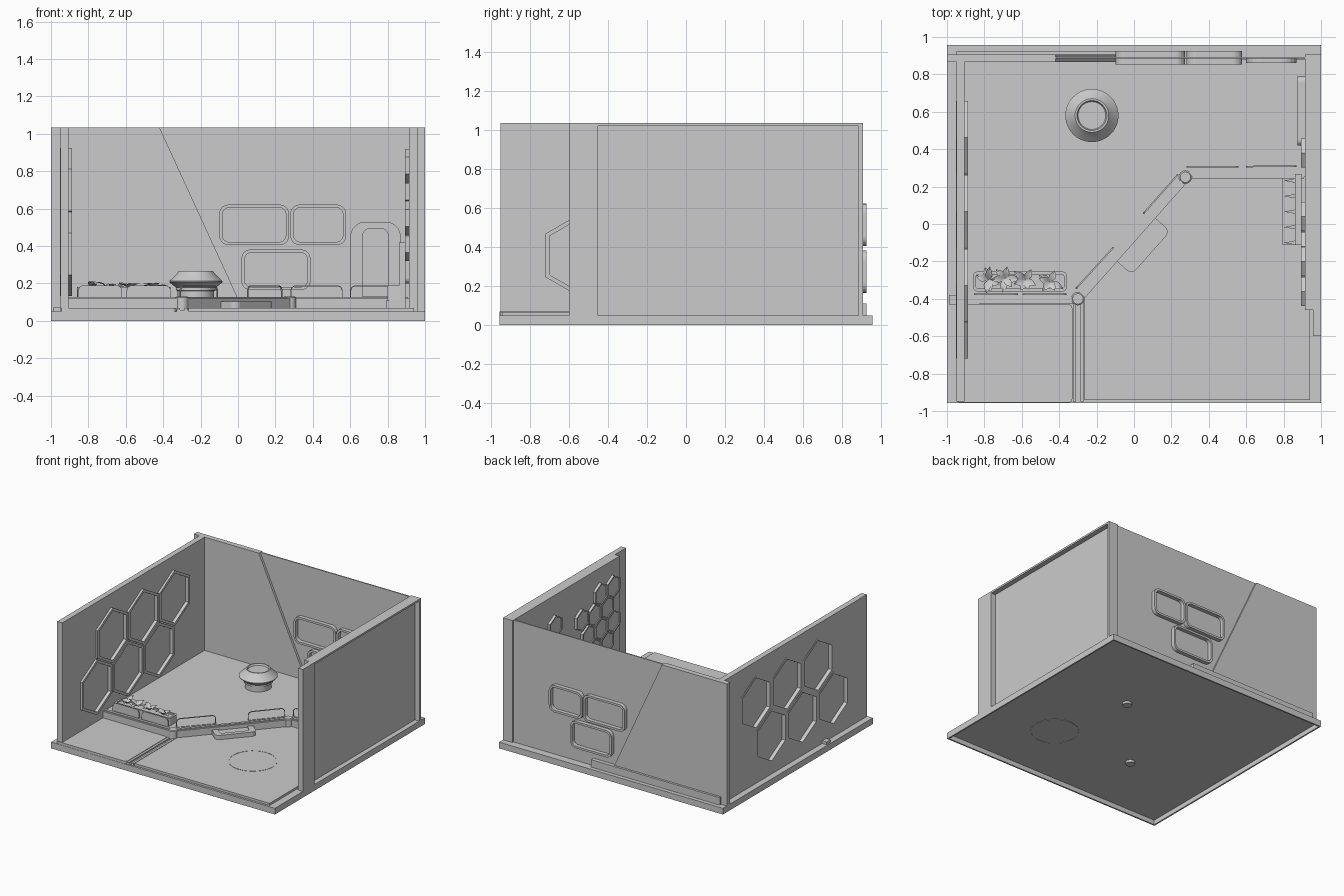
import bpy, bmesh, random
from math import sin, cos, pi, atan2, hypot
from mathutils import Vector, Matrix

if "Cube" in bpy.data.objects:
    bpy.data.objects.remove(bpy.data.objects["Cube"])

random.seed(4)
PLACE = {'x': lambda u, v, d: (d, u, v),
         'y': lambda u, v, d: (u, d, v),
         'z': lambda u, v, d: (u, v, d)}


def finish(name, bm, smooth=False):
    bmesh.ops.recalc_face_normals(bm, faces=bm.faces)
    me = bpy.data.meshes.new(name)
    bm.to_mesh(me)
    bm.free()
    ob = bpy.data.objects.new(name, me)
    bpy.context.collection.objects.link(ob)
    bpy.context.view_layer.objects.active = ob
    if smooth:
        bpy.ops.object.select_all(action='DESELECT')
        ob.select_set(True)
        bpy.ops.object.shade_smooth_by_angle(angle=0.6)
    return ob


def add_prism(bm, pts, d0, d1, axis):
    a = [bm.verts.new(PLACE[axis](u, v, d0)) for u, v in pts]
    b = [bm.verts.new(PLACE[axis](u, v, d1)) for u, v in pts]
    bm.faces.new(a)
    bm.faces.new(b)
    n = len(pts)
    for i in range(n):
        j = (i + 1) % n
        bm.faces.new((a[i], a[j], b[j], b[i]))


def add_ring(bm, outer, inner, d0, d1, axis):
    loops = [[bm.verts.new(PLACE[axis](u, v, d)) for u, v in pts]
             for pts, d in ((outer, d0), (outer, d1), (inner, d1), (inner, d0))]
    n = len(outer)
    for k in range(4):
        p, q = loops[k], loops[(k + 1) % 4]
        for i in range(n):
            j = (i + 1) % n
            bm.faces.new((p[i], p[j], q[j], q[i]))


def prism(name, pts, d0, d1, axis='z'):
    bm = bmesh.new()
    add_prism(bm, pts, d0, d1, axis)
    return finish(name, bm)


def ring(name, outer, inner, d0, d1, axis='z'):
    bm = bmesh.new()
    add_ring(bm, outer, inner, d0, d1, axis)
    return finish(name, bm)


def rect(x0, x1, y0, y1):
    return [(x0, y0), (x1, y0), (x1, y1), (x0, y1)]


def box(name, x0, x1, y0, y1, z0, z1):
    return prism(name, rect(x0, x1, y0, y1), z0, z1)


def rrect(u0, u1, v0, v1, r, square_base=False):
    pts = []
    for k, (cu, cv) in enumerate(((u1 - r, v1 - r), (u0 + r, v1 - r), (u0 + r, v0 + r), (u1 - r, v0 + r))):
        if square_base and k > 1:
            pts.append((u0 if k == 2 else u1, v0))
            continue
        pts += [(cu + r * cos((k + i / 5) * pi / 2), cv + r * sin((k + i / 5) * pi / 2)) for i in range(6)]
    return pts


def ngon(u, v, r, n, start=pi / 2):
    return [(u + r * cos(start + 2 * pi * i / n), v + r * sin(start + 2 * pi * i / n)) for i in range(n)]


def cut(ob, shapes, d0, d1, axis):
    bm = bmesh.new()
    for s in shapes:
        add_prism(bm, s, d0, d1, axis)
    cutter = finish("cutter", bm)
    cutter.hide_render = True
    mod = ob.modifiers.new("holes", 'BOOLEAN')
    mod.object = cutter
    mod.solver = 'EXACT'
    bpy.context.view_layer.objects.active = ob
    bpy.ops.object.modifier_apply(modifier=mod.name)
    bpy.data.objects.remove(cutter)


def strip(name, a, b, width, z0, z1):
    # straight bar between two floor points
    A, B = Vector(a), Vector(b)
    d = (B - A).normalized()
    w = Vector((-d.y, d.x)) * width / 2
    return prism(name, [tuple(p) for p in (A - w, B - w, B + w, A + w)], z0, z1)


def rail(name, a, b, pane):
    # rim with rounded top corners, optionally filled with a panel
    L = hypot(b[0] - a[0], b[1] - a[1])
    bm = bmesh.new()
    if pane:
        add_prism(bm, rrect(0.004, L - 0.004, 0, 0.066, 0.026, True), -0.003, 0.003, 'y')
    add_ring(bm, rrect(0, L, 0, 0.07, 0.03, True), rrect(0.005, L - 0.005, 0.003, 0.065, 0.025, True), -0.004, 0.004, 'y')
    ob = finish(name, bm)
    ob.location = (a[0], a[1], 0.12)
    ob.rotation_euler.z = atan2(b[1] - a[1], b[0] - a[0])


def lathe(name, x, y, profile, n=48):
    bm = bmesh.new()
    loops = [[bm.verts.new((x + r * cos(2 * pi * i / n), y + r * sin(2 * pi * i / n), z)) for i in range(n)] for r, z in profile]
    for p, q in zip(loops, loops[1:]):
        for i in range(n):
            j = (i + 1) % n
            bm.faces.new((p[i], p[j], q[j], q[i]))
    bm.faces.new(loops[0])
    bm.faces.new(loops[-1])
    return finish(name, bm, True)


# hollow base and floor levels
ring("base_rim", rect(-1, 1, -0.957, 0.957), rect(-0.988, 0.988, -0.945, 0.945), 0, 0.05)
box("base_plate", -0.99, 0.99, -0.947, 0.947, 0.038, 0.05)
prism("left_front_floor", rrect(-0.95, -0.33, -0.955, -0.43, 0.02), 0.045, 0.07)
prism("right_front_floor", [(-0.265, -0.94), (0.94, -0.94), (0.94, 0.25), (0.27, 0.25), (-0.265, -0.37)], 0.045, 0.068)
prism("raised_floor", [(-0.905, -0.41), (-0.3, -0.41), (0.27, 0.25), (0.914, 0.25), (0.914, 0.88), (-0.905, 0.88)], 0.045, 0.12)
ring("floor_disc_ring", ngon(0.42, -0.41, 0.179, 48), ngon(0.42, -0.41, 0.174, 48), 0.06, 0.07)
ring("underside_disc_ring", ngon(0.42, -0.41, 0.179, 48), ngon(0.42, -0.41, 0.174, 48), 0.036, 0.045)

# edge trims and posts along the step
B, C = (-0.3, -0.4), (0.275, 0.25)
for name, a, b in (("left", (-0.95, -0.405), B), ("diagonal", B, C), ("right", (0.275, 0.268), (0.91, 0.268))):
    strip(f"edge_trim_{name}", a, b, 0.05, 0.05, 0.122)
    strip(f"edge_bead_{name}", a, b, 0.022, 0.12, 0.128)
box("outer_trim_end", -0.99, -0.94, -0.43, -0.38, 0.045, 0.072)
for x in (-0.318, -0.278):
    box("floor_joint_trim", x - 0.009, x + 0.009, -0.95, -0.42, 0.045, 0.068)
box("floor_joint_base", -0.33, -0.265, -0.95, -0.42, 0.045, 0.058)
for i, (x, y) in enumerate((B, C)):
    lathe(f"post_{i}", x, y, [(0.035, 0.02), (0.035, 0.125), (0.028, 0.13)], 24)

# rounded step on the diagonal
bm = bmesh.new()
add_prism(bm, rrect(-0.155, 0.155, -0.075, 0.075, 0.035), 0.065, 0.095, 'z')
add_ring(bm, rrect(-0.155, 0.155, -0.075, 0.075, 0.035), rrect(-0.11, 0.11, -0.04, 0.04, 0.02), 0.095, 0.103, 'z')
step = finish("step", bm)
step.location = (0.035, -0.105, 0)
step.rotation_euler.z = atan2(0.65, 0.575)

# rail panels
for i, (a, b) in enumerate((((-0.855, -0.375), (-0.62, -0.375)), ((-0.595, -0.375), (-0.36, -0.375)),
                            ((-0.31, -0.345), (-0.11, -0.125)), ((0.05, 0.055), (0.235, 0.265)),
                            ((0.28, 0.305), (0.56, 0.307)), ((0.6, 0.307), (0.87, 0.31)))):
    rail(f"rail_panel_{i}", a, b, i < 2)

# left wall with honeycomb windows
left_wall = prism("left_wall", rect(-0.95, 0.9, 0.045, 1.035), -0.95, -0.905, 'x')
cells = [(-0.525 + 0.395 * i + 0.1975 * row, 0.357 + 0.343 * row) for row in (0, 1) for i in range(3)]
cut(left_wall, [ngon(y, z, 0.222, 6) for y, z in cells], -1.1, -0.8, 'x')
for i, (y, z) in enumerate(cells):
    ring(f"hex_window_frame_{i}", ngon(y, z, 0.224, 6), ngon(y, z, 0.2, 6), -0.952, -0.888, 'x')
    prism(f"hex_window_pane_{i}", ngon(y, z, 0.205, 6), -0.922, -0.914, 'x')

# right wall: front post, recessed panel and top lip
prism("right_wall_post", rect(-0.6, -0.45, 0.045, 1.035), 0.957, 1, 'x')
prism("right_wall_panel", rect(-0.46, 0.905, 0.045, 1.035), 0.914, 0.96, 'x')
prism("right_wall_lip", rect(-0.46, 0.905, 1.02, 1.035), 0.95, 1, 'x')
tiles = [(0.38, 0.79), (-0.36, 0.83), (-0.2, 0.83), (0.04, 0.71), (-0.28, 0.69), (-0.12, 0.69),
         (-0.36, 0.55), (-0.2, 0.55), (-0.04, 0.55), (-0.28, 0.41), (-0.12, 0.41)]
for i, (y, z) in enumerate(tiles):
    ring(f"wall_hex_rim_{i}", ngon(y, z, 0.09, 6), ngon(y, z, 0.078, 6), 0.893, 0.92, 'x')
    prism(f"wall_hex_face_{i}", ngon(y, z, 0.082, 6), 0.9, 0.92, 'x')
ring("wall_screen_rim", rrect(0.42, 0.79, 0.2, 0.42, 0.03), rrect(0.435, 0.775, 0.215, 0.405, 0.02), 0.875, 0.918, 'x')
prism("wall_screen", rrect(0.43, 0.78, 0.21, 0.41, 0.02), 0.885, 0.918, 'x')

# shelf unit beside the right wall
box("shelf_base", 0.79, 0.86, -0.11, 0.245, 0.066, 0.11)
box("shelf_back", 0.86, 0.895, -0.11, 0.267, 0.066, 0.42)
for i in range(5):
    y = -0.1 + 0.083 * i
    prism(f"shelf_fin_{i}", [(0.8, y), (0.865, y - 0.012), (0.865, y + 0.012)], 0.11, 0.19)

# back wall: thick left panel, thin right panel, corner post
prism("back_wall_left", [(-1, 0.045), (0.03, 0.045), (0, 0.12), (-0.42, 1.035), (-1, 1.035)], 0.865, 0.907, 'y')
back = prism("back_wall_right", [(0.02, 0.045), (0.92, 0.045), (0.92, 1.035), (-0.425, 1.035), (-0.01, 0.12)], 0.884, 0.894, 'y')
box("back_corner_post", 0.914, 1, 0.885, 0.907, 0.045, 1.035)
windows = [(-0.1, 0.273, 0.405, 0.622), (0.28, 0.578, 0.405, 0.622), (0.018, 0.388, 0.165, 0.382)]
cut(back, [rrect(a + 0.008, b - 0.008, c + 0.008, d - 0.008, 0.04) for a, b, c, d in windows], 0.8, 1, 'y')
for i, (a, b, c, d) in enumerate(windows):
    t = 0.017
    ring(f"window_frame_{i}", rrect(a, b, c, d, 0.05), rrect(a + t, b - t, c + t, d - t, 0.035), 0.853, 0.926, 'y')
    prism(f"window_pane_{i}", rrect(a + 0.01, b - 0.01, c + 0.01, d - 0.01, 0.04), 0.885, 0.894, 'y')
box("back_skirting", -0.95, 0.2, 0.89, 0.925, 0.045, 0.11)

# arched doorway
ring("door_frame", rrect(0.6, 0.87, 0.115, 0.53, 0.08, True), rrect(0.665, 0.805, 0.13, 0.495, 0.045, True), 0.862, 0.888, 'y')
prism("door_panel", rrect(0.66, 0.81, 0.12, 0.5, 0.05, True), 0.873, 0.888, 'y')

# round pod
lathe("pod", -0.225, 0.58, [(0.098, 0.118), (0.098, 0.16), (0.107, 0.163), (0.107, 0.178), (0.142, 0.207),
                            (0.142, 0.213), (0.103, 0.25), (0.09, 0.268), (0.08, 0.268), (0.074, 0.255)])

# planter with leafy plants
ring("planter", rrect(-0.86, -0.36, -0.36, -0.255, 0.02), rrect(-0.845, -0.375, -0.345, -0.27, 0.01), 0.115, 0.18)
prism("planter_soil", rrect(-0.85, -0.37, -0.35, -0.265, 0.01), 0.118, 0.168)


def leaf(bm, m, L, w):
    rows = [[(-w * s, t * L, h), (0, t * L, h - 0.005), (w * s, t * L, h)]
            for t, s, h in ((0.25, 0.7, 0.008), (0.5, 1, 0.014), (0.78, 0.6, 0.01))]
    vs = [[bm.verts.new(m @ Vector(p)) for p in r] for r in rows]
    root, tip = bm.verts.new(m @ Vector((0, 0, 0))), bm.verts.new(m @ Vector((0, L, 0)))
    for k in (0, 1):
        bm.faces.new((root, vs[0][k + 1], vs[0][k]))
        bm.faces.new((tip, vs[2][k], vs[2][k + 1]))
        for p, q in zip(vs, vs[1:]):
            bm.faces.new((p[k], p[k + 1], q[k + 1], q[k]))


for i, (x, y) in enumerate(((-0.78, -0.3), (-0.69, -0.29), (-0.58, -0.3), (-0.45, -0.31))):
    bm = bmesh.new()
    for k in range(6):
        m = (Matrix.Translation((x, y, 0.17)) @ Matrix.Rotation(k * pi / 3 + random.random(), 4, 'Z')
             @ Matrix.Rotation(random.uniform(0.1, 0.6), 4, 'X'))
        leaf(bm, m, random.uniform(0.06, 0.09), 0.02)
    finish(f"plant_{i}", bm, True)
